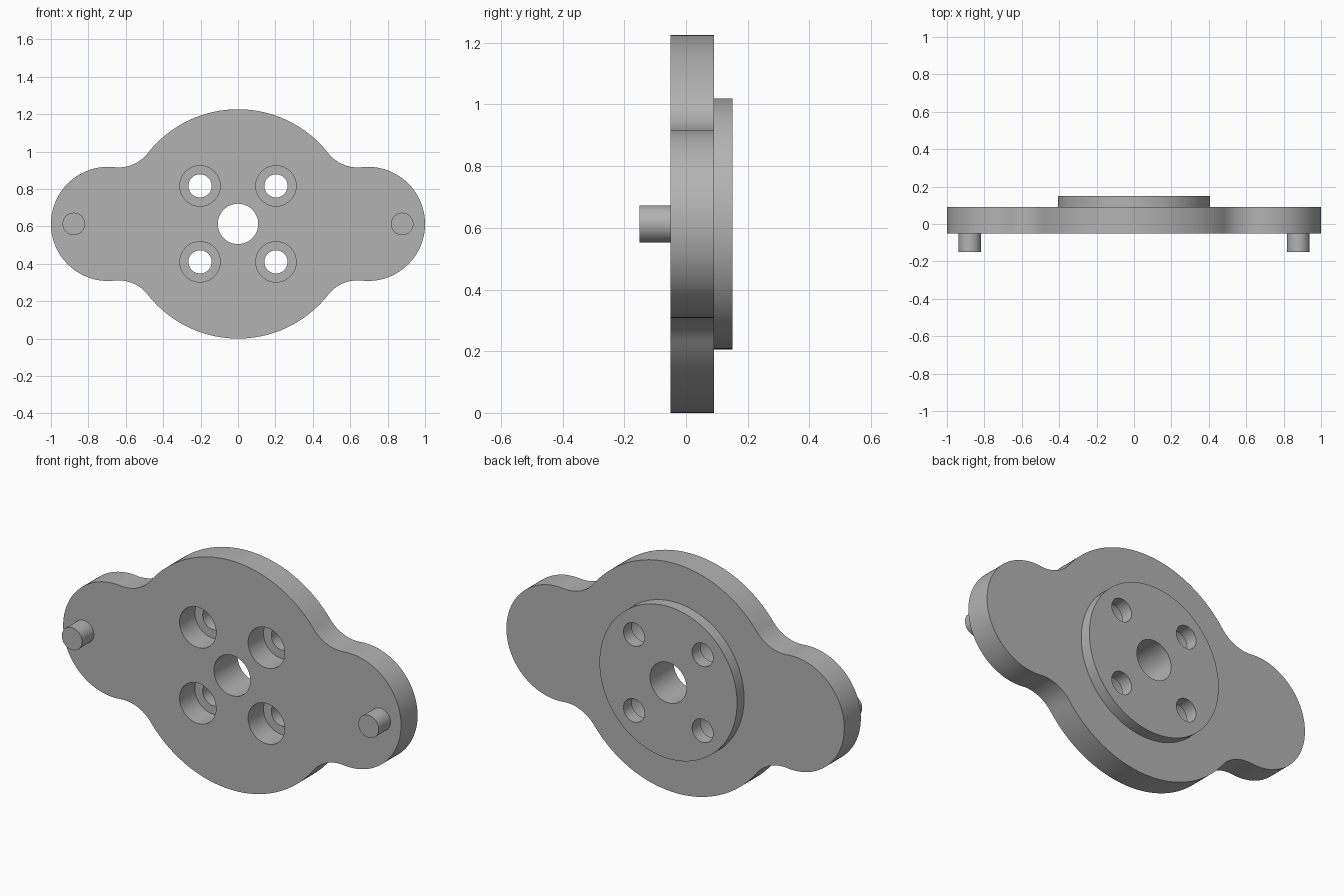
import bpy, bmesh, math
from math import cos, sin, pi
from mathutils import Matrix, Vector

if "Cube" in bpy.data.objects:
    bpy.data.objects.remove(bpy.data.objects["Cube"], do_unlink=True)

steel = bpy.data.materials.new("plain grey")
steel.use_nodes = True
grey = (0.45, 0.45, 0.45, 1)
steel.diffuse_color = grey
steel.node_tree.nodes["Principled BSDF"].inputs["Base Color"].default_value = grey

MID = 0.613                      # height of the centre axis
BODY_R, LOBE_R, LOBE_X, FILLET = 0.613, 0.305, 0.695, 0.2
FRONT, FACE, BACK = -0.05, 0.09, 0.15


def prism(name, outline, y0, y1):
    """Extrude an x-z outline from y0 to y1."""
    bm = bmesh.new()
    face = bm.faces.new([bm.verts.new((x, y0, MID + z)) for x, z in outline])
    new = bmesh.ops.extrude_face_region(bm, geom=[face])["geom"]
    verts = [v for v in new if isinstance(v, bmesh.types.BMVert)]
    bmesh.ops.translate(bm, verts=verts, vec=(0, y1 - y0, 0))
    bmesh.ops.recalc_face_normals(bm, faces=bm.faces)
    mesh = bpy.data.meshes.new(name)
    bm.to_mesh(mesh)
    bm.free()
    mesh.materials.append(steel)
    ob = bpy.data.objects.new(name, mesh)
    bpy.context.collection.objects.link(ob)
    return ob


def arc(cx, cz, r, a0, a1, n):
    return [(cx + r * cos(a0 + (a1 - a0) * i / n),
             cz + r * sin(a0 + (a1 - a0) * i / n)) for i in range(n + 1)]


def cylinder(name, x, z, r, y0, y1, n=64):
    return prism(name, arc(x, z, r, 0, 2 * pi, n)[:-1], y0, y1)


def combine(target, tool, operation):
    """Apply a boolean and discard the tool."""
    tool.hide_render = True
    mod = target.modifiers.new("combine", "BOOLEAN")
    mod.operation, mod.object, mod.solver = operation, tool, "EXACT"
    bpy.context.view_layer.objects.active = target
    bpy.ops.object.modifier_apply(modifier=mod.name)
    bpy.data.objects.remove(tool, do_unlink=True)


def smooth(ob):
    bpy.ops.object.select_all(action="DESELECT")
    ob.select_set(True)
    bpy.context.view_layer.objects.active = ob
    bpy.ops.object.shade_smooth_by_angle(angle=math.radians(30))


# Plate outline: lobe, tangent fillet and body arc for one quarter
ra, rb = BODY_R + FILLET, LOBE_R + FILLET
fx = (LOBE_X ** 2 + ra ** 2 - rb ** 2) / (2 * LOBE_X)
fz = math.sqrt(ra ** 2 - fx ** 2)
body_angle = math.atan2(fz, fx)
lobe_angle = math.atan2(fz, fx - LOBE_X)
quarter = arc(LOBE_X, 0, LOBE_R, 0, lobe_angle, 32)
quarter += arc(fx, fz, FILLET, lobe_angle - pi, body_angle - pi, 16)[1:]
quarter += arc(0, 0, BODY_R, body_angle, pi / 2, 28)[1:]

# Mirror the quarter into the full outline
half = quarter + [(-x, z) for x, z in reversed(quarter[:-1])]
outline = half + [(x, -z) for x, z in reversed(half[1:-1])]
plate = prism("flange_plate", outline, FRONT, FACE)

# Round boss on the back
combine(plate, cylinder("boss", 0, 0, 0.407, FACE - 0.03, BACK, 96), "UNION")

# Central bore and four counterbored bolt holes
combine(plate, cylinder("bore", 0, 0, 0.108, -0.3, 0.3), "DIFFERENCE")
for sx in (-1, 1):
    for sz in (-1, 1):
        x, z = 0.203 * sx, 0.203 * sz
        combine(plate, cylinder("counterbore", x, z, 0.108, -0.3, FRONT + 0.13), "DIFFERENCE")
        combine(plate, cylinder("bolt_hole", x, z, 0.062, -0.3, 0.3), "DIFFERENCE")
smooth(plate)

# Locating pins on the front
for side, sx in (("left", 1), ("right", -1)):
    smooth(cylinder(side + "_pin", 0.878 * sx, 0, 0.06, -0.15, FRONT + 0.01, 48))
